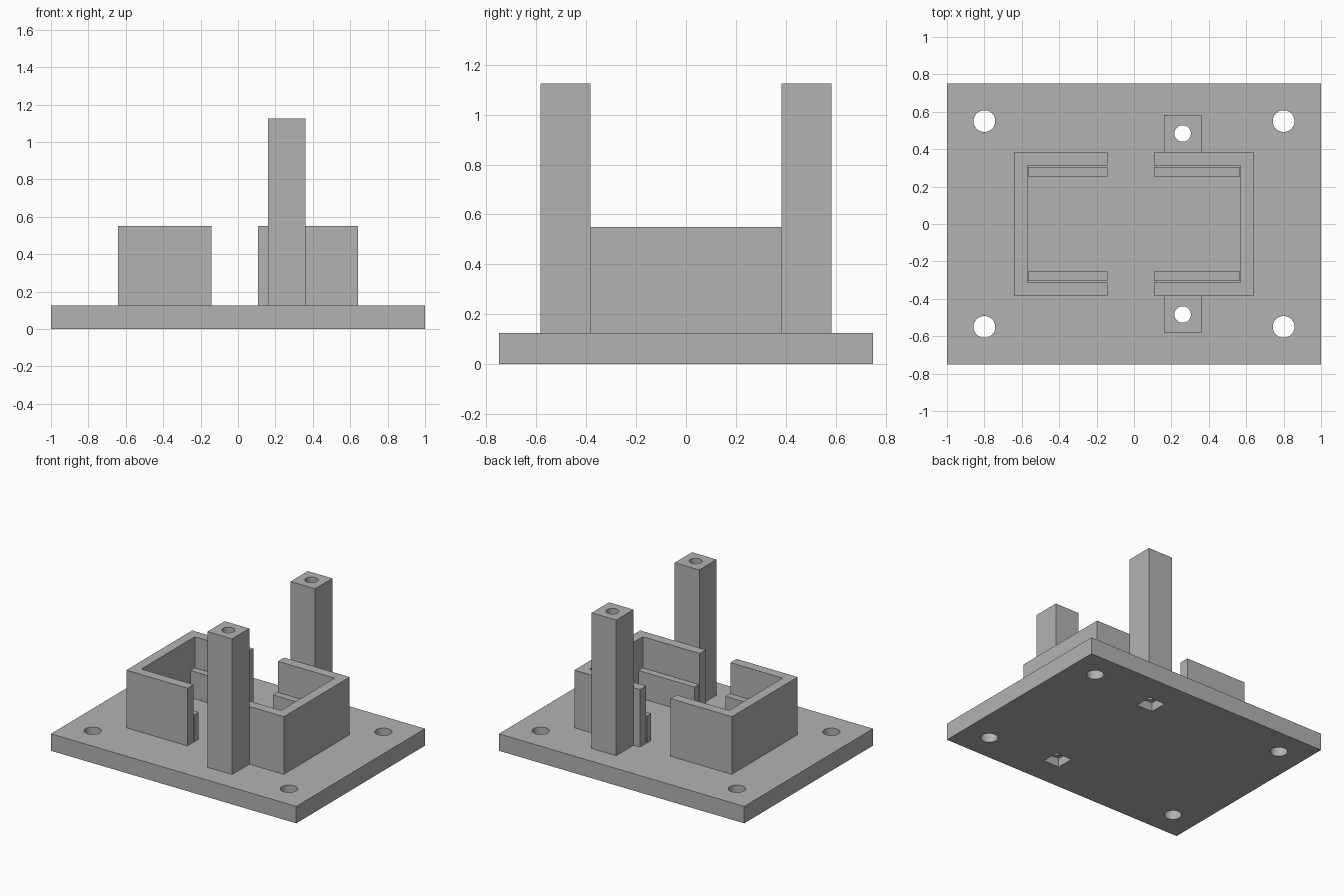
import bpy
import bmesh

old = bpy.data.objects.get("Cube")
if old:
    bpy.data.objects.remove(old, do_unlink=True)

grey = bpy.data.materials.new("plain grey")
grey.use_nodes = True
COLOUR = (0.45, 0.45, 0.45, 1)
grey.diffuse_color = COLOUR
grey.node_tree.nodes["Principled BSDF"].inputs["Base Color"].default_value = COLOUR

BASE_TOP = 0.125
WALL_TOP = 0.55
RAIL_TOP = 0.325
POST_TOP = 1.125
POST_X, POST_Y = 0.26, 0.484


def prism(name, outline, z0, z1):
    """Extrude a flat outline from z0 to z1."""
    bm = bmesh.new()
    face = bm.faces.new([bm.verts.new((x, y, z0)) for x, y in outline])
    top = bmesh.ops.extrude_face_region(bm, geom=[face])["geom"]
    moved = [v for v in top if isinstance(v, bmesh.types.BMVert)]
    bmesh.ops.translate(bm, verts=moved, vec=(0, 0, z1 - z0))
    bmesh.ops.recalc_face_normals(bm, faces=bm.faces)
    mesh = bpy.data.meshes.new(name)
    bm.to_mesh(mesh)
    bm.free()
    mesh.materials.append(grey)
    obj = bpy.data.objects.new(name, mesh)
    bpy.context.collection.objects.link(obj)
    return obj


def box(name, x0, x1, y0, y1, z0, z1):
    return prism(name, [(x0, y0), (x1, y0), (x1, y1), (x0, y1)], z0, z1)


def rod(x, y, radius, z0, z1):
    bpy.ops.mesh.primitive_cylinder_add(vertices=48, radius=radius, depth=z1 - z0,
                                        location=(x, y, (z0 + z1) / 2))
    return bpy.context.object


def cut(obj, cutters):
    """Subtract the cutters, remove them, and keep the hole edges sharp."""
    bpy.ops.object.select_all(action="DESELECT")
    bpy.context.view_layer.objects.active = obj
    obj.select_set(True)
    for cutter in cutters:
        mod = obj.modifiers.new("hole", "BOOLEAN")
        mod.operation = "DIFFERENCE"
        mod.solver = "EXACT"
        mod.object = cutter
        bpy.ops.object.modifier_apply(modifier=mod.name)
        bpy.data.objects.remove(cutter, do_unlink=True)
    bpy.ops.object.shade_smooth_by_angle()


# Base plate with corner holes, screw holes and square nut pockets underneath
base = box("base_plate", -1, 1, -0.75, 0.75, 0, BASE_TOP)
cutters = [rod(x, y, 0.058, -0.1, 0.3) for x in (-0.8, 0.8) for y in (-0.55, 0.55)]
for side in (-1, 1):
    y = side * POST_Y
    cutters.append(rod(POST_X, y, 0.044, -0.1, 0.3))
    cutters.append(box("pocket_cutter", POST_X - 0.065, POST_X + 0.065,
                       y - 0.065, y + 0.065, -0.1, 0.065))
cut(base, cutters)

# C-shaped walls and the low rails just inside them
for label, s, end in (("right", -1, -0.143), ("left", 1, 0.107)):
    out_x, in_x, out_y, in_y = s * 0.642, s * 0.57, 0.383, 0.312
    outline = [(end, -out_y), (out_x, -out_y), (out_x, out_y), (end, out_y),
               (end, in_y), (in_x, in_y), (in_x, -in_y), (end, -in_y)]
    prism(label + "_wall", outline, BASE_TOP, WALL_TOP)
    for where, t in (("front", -1), ("back", 1)):
        x0, x1 = sorted((end, s * 0.566))
        y0, y1 = sorted((t * 0.253, t * 0.304))
        box(f"{label}_{where}_rail", x0, x1, y0, y1, BASE_TOP, RAIL_TOP)

# Tall posts bored from top to bottom
for where, t in (("front", -1), ("back", 1)):
    y0, y1 = sorted((t * 0.383, t * 0.584))
    post = box(where + "_post", POST_X - 0.1, POST_X + 0.1, y0, y1, BASE_TOP, POST_TOP)
    cut(post, [rod(POST_X, t * POST_Y, 0.044, 0, 1.3)])
